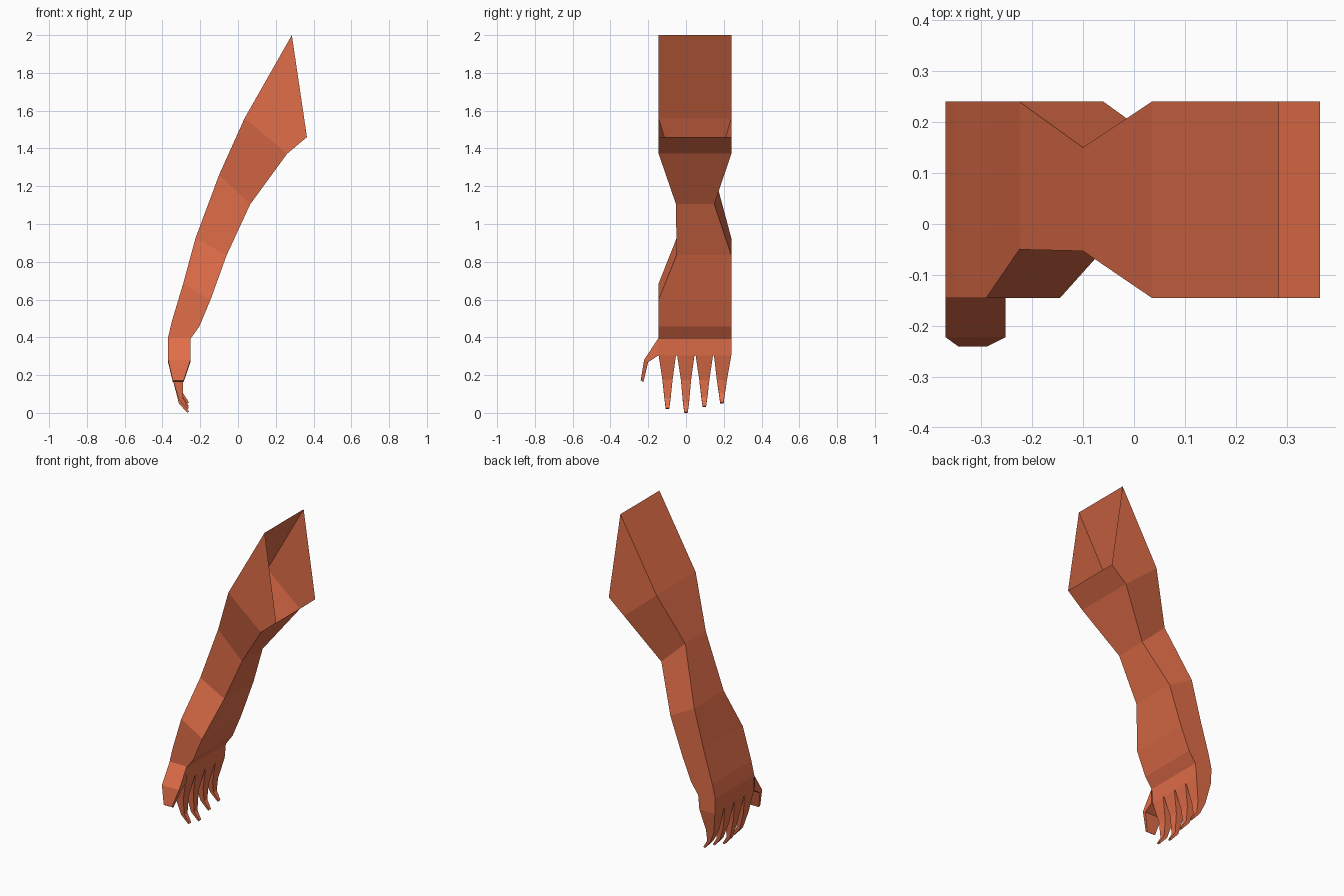
import bpy, bmesh

if "Cube" in bpy.data.objects:
    bpy.data.objects.remove(bpy.data.objects["Cube"])

skin = bpy.data.materials.new("terracotta skin")
skin.diffuse_color = (0.75, 0.155, 0.066, 1)
skin.use_nodes = True
skin.node_tree.nodes["Principled BSDF"].inputs["Base Color"].default_value = skin.diffuse_color


def loft(name, rings, cap_start=False, cap_end=True):
    """Skin a run of four-cornered rings into a flat-faced tube."""
    bm = bmesh.new()
    loops = [[bm.verts.new(p) for p in ring] for ring in rings]
    for a, b in zip(loops, loops[1:]):
        for i in range(4):
            j = (i + 1) % 4
            bm.faces.new((a[i], a[j], b[j], b[i]))
    if cap_start:
        bm.faces.new(loops[0])
    if cap_end:
        bm.faces.new(loops[-1][::-1])
    bmesh.ops.recalc_face_normals(bm, faces=bm.faces)
    mesh = bpy.data.meshes.new(name)
    bm.to_mesh(mesh)
    bm.free()
    mesh.materials.append(skin)
    obj = bpy.data.objects.new(name, mesh)
    bpy.context.collection.objects.link(obj)
    return obj


def section(outer, inner, y0, y1):
    """Ring from an outer (x, z), an inner (x, z) and a y range."""
    (xo, zo), (xi, zi) = outer, inner
    return [(xo, y0, zo), (xi, y0, zi), (xi, y1, zi), (xo, y1, zo)]


# Arm and palm: open at the shoulder, pinched at the elbow
arm = [
    ((0.285, 2.00), (0.365, 1.46), -0.145, 0.24),
    ((0.035, 1.56), (0.26, 1.372), -0.145, 0.24),
    ((-0.10, 1.26), (0.065, 1.105), -0.053, 0.15),
    ((-0.225, 0.925), (-0.06, 0.835), -0.05, 0.24),
    ((-0.29, 0.685), (-0.145, 0.60), -0.145, 0.24),
    ((-0.35, 0.485), (-0.205, 0.457), -0.145, 0.24),
    ((-0.37, 0.40), (-0.252, 0.392), -0.145, 0.24),
    ((-0.367, 0.305), (-0.26, 0.305), -0.145, 0.24),
]
loft("arm", [section(*s) for s in arm])

# Four fingers: base centre, knuckle centre, tip height
fingers = [(-0.099, -0.098, 0.02), (-0.001, 0.0, 0.0),
           (0.097, 0.097, 0.03), (0.194, 0.19, 0.05)]
for n, (yb, yk, d) in enumerate(fingers):
    loft("finger_%d" % (n + 1), [
        section((-0.367, 0.305), (-0.26, 0.305), yb - 0.046, yb + 0.046),
        section((-0.345, 0.175), (-0.29, 0.175), yk - 0.027, yk + 0.027),
        section((-0.313, 0.05 + d), (-0.291, 0.055 + d), yk - 0.016, yk + 0.016),
        section((-0.268, d), (-0.26, d + 0.006), yk - 0.009, yk + 0.009),
    ])


def thumb_ring(x0, x1, outer, inner):
    (yo, zo), (yi, zi) = outer, inner
    return [(x0, yo, zo), (x1, yo, zo), (x1, yi, zi), (x0, yi, zi)]


# Thumb: leaves the front side of the palm and hangs down
loft("thumb", [
    thumb_ring(-0.37, -0.252, (-0.145, 0.398), (-0.145, 0.305)),
    thumb_ring(-0.37, -0.252, (-0.222, 0.28), (-0.20, 0.268)),
    thumb_ring(-0.345, -0.288, (-0.24, 0.172), (-0.226, 0.163)),
])
